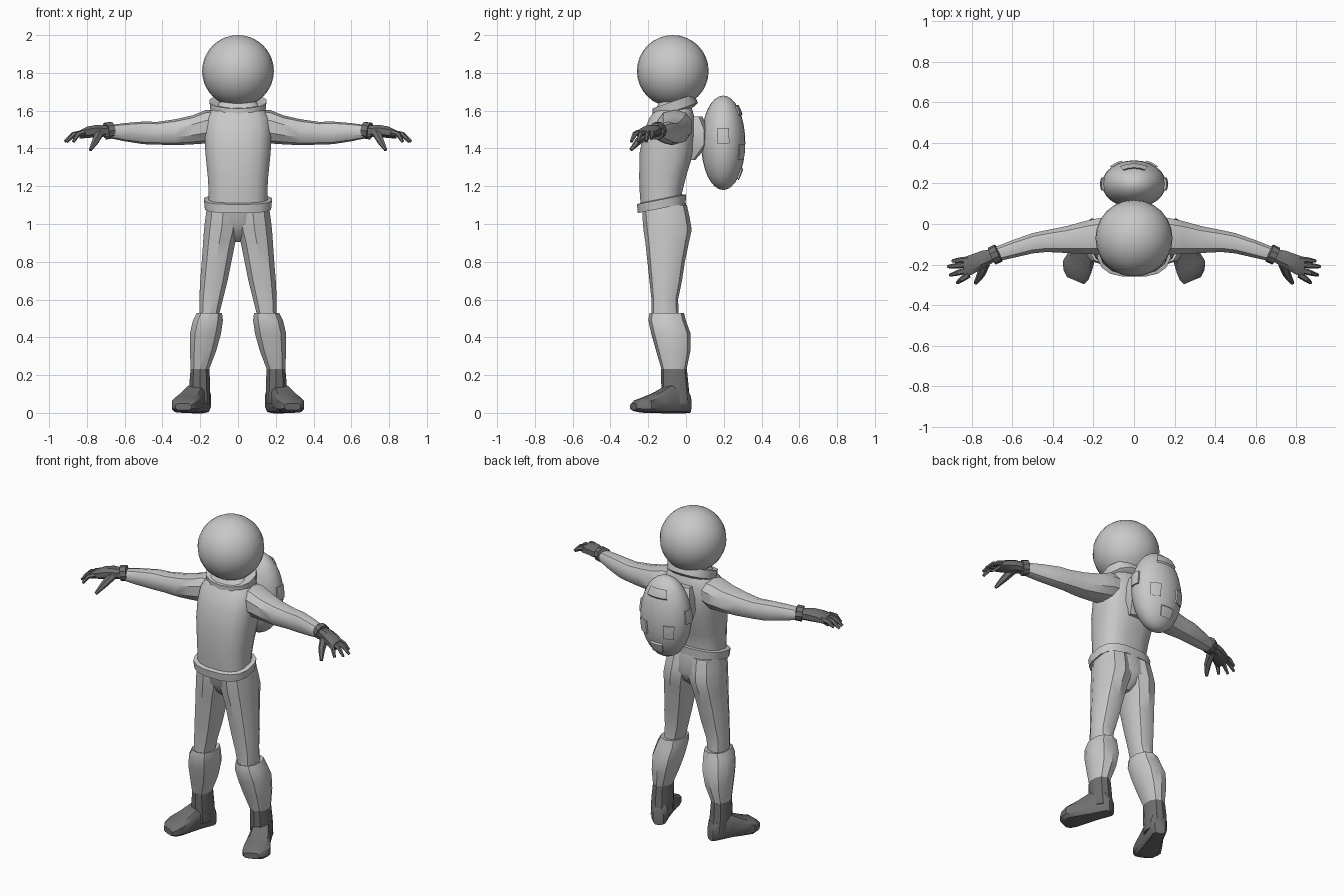
import bpy, bmesh, math
from mathutils import Vector, Matrix

if "Cube" in bpy.data.objects:
    bpy.data.objects.remove(bpy.data.objects["Cube"])


def material(name, value):
    m = bpy.data.materials.new(name)
    m.diffuse_color = (value, value, value, 1)
    m.use_nodes = True
    m.node_tree.nodes["Principled BSDF"].inputs["Base Color"].default_value = m.diffuse_color
    return m


SUIT = material("light_grey_suit", 0.58)
DARK = material("dark_grey_rubber", 0.16)


def finish(name, bm, mat, mirror=False, angle=35):
    bmesh.ops.recalc_face_normals(bm, faces=bm.faces)
    me = bpy.data.meshes.new(name)
    bm.to_mesh(me)
    bm.free()
    me.materials.append(mat)
    me.shade_smooth()
    me.set_sharp_from_angle(angle=math.radians(angle))
    ob = bpy.data.objects.new(name, me)
    bpy.context.collection.objects.link(ob)
    if mirror:
        mod = ob.modifiers.new("mirror", 'MIRROR')
        mod.use_mirror_merge = False
    return ob


def skin(bm, rings):
    """Bridge rings of points and cap both ends."""
    vs = [[bm.verts.new(p) for p in r] for r in rings]
    n = len(vs[0])
    for a, b in zip(vs, vs[1:]):
        for i in range(n):
            j = (i + 1) % n
            bm.faces.new((a[i], a[j], b[j], b[i]))
    bm.faces.new(vs[0])
    bm.faces.new(vs[-1])


def along_z(p, a, b):
    return Vector((a, b, p))


def along_x(p, a, b):
    return Vector((p, a, b))


def loft(name, rows, place, mat, sides=12, power=0.8, tilt=0, mirror=False):
    """Rows: position, then low and high extent on the two cross axes."""
    rings = []
    for p, a0, a1, b0, b1 in rows:
        ring = []
        for i in range(sides):
            t = 2 * math.pi * (i + 0.5) / sides
            k = math.cos(math.pi / sides) ** power
            c = math.copysign(abs(math.cos(t)) ** power, math.cos(t)) / k
            s = math.copysign(abs(math.sin(t)) ** power, math.sin(t)) / k
            b = s * (b1 - b0) / 2
            ring.append(place(p + tilt * b, (a0 + a1) / 2 + c * (a1 - a0) / 2,
                              (b0 + b1) / 2 + b))
        rings.append(ring)
    bm = bmesh.new()
    skin(bm, rings)
    return finish(name, bm, mat, mirror)


def tube(name, points, radii, mat, sides=6):
    pts = [Vector(p) for p in points]
    rings = []
    for i, (p, r) in enumerate(zip(pts, radii)):
        d = pts[min(i + 1, len(pts) - 1)] - pts[max(i - 1, 0)]
        rot = d.to_track_quat('Z', 'Y')
        rings.append([p + rot @ Vector((r * math.cos(2 * math.pi * k / sides),
                                        r * math.sin(2 * math.pi * k / sides), 0))
                      for k in range(sides)])
    bm = bmesh.new()
    skin(bm, rings)
    return finish(name, bm, mat, True)


def ellipsoid(name, centre, radii, seg, rows, mat):
    bm = bmesh.new()
    bmesh.ops.create_uvsphere(bm, u_segments=seg, v_segments=rows, radius=1,
                              matrix=Matrix.Translation(centre) @ Matrix.Diagonal((*radii, 1)))
    return finish(name, bm, mat)


# Helmet and tilted collar
ellipsoid("helmet", (0, -0.07, 1.81), (0.19, 0.19, 0.19), 24, 16, SUIT)
loft("collar", [(1.585, -.12, .12, -.155, .04), (1.60, -.145, .145, -.175, .06),
                (1.65, -.15, .15, -.175, .04), (1.645, -.12, .12, -.15, .02)],
     along_z, SUIT, 14, 0.9, tilt=0.35)

# Torso, belt and pelvis
loft("torso", [(1.10, -.155, .155, -.24, -.02), (1.17, -.155, .155, -.245, -.02),
               (1.25, -.16, .16, -.248, 0), (1.38, -.173, .173, -.245, .04),
               (1.48, -.177, .177, -.225, .05), (1.56, -.17, .17, -.195, .045),
               (1.60, -.145, .145, -.165, .035), (1.65, -.09, .09, -.14, .02)],
     along_z, SUIT, 16, 0.75)
loft("belt", [(1.085, -.155, .155, -.24, -.02), (1.083, -.175, .175, -.255, -.002),
              (1.13, -.18, .18, -.26, 0), (1.135, -.15, .15, -.235, -.02)],
     along_z, SUIT, 16, 0.75, tilt=0.2)
loft("pelvis", [(1.12, -.16, .16, -.235, -.005), (1.0, -.15, .15, -.215, .015),
                (.94, -.07, .07, -.18, -.01), (.905, -.025, .025, -.14, -.05)],
     along_z, SUIT, 14, 0.75)

# Legs
loft("thigh", [(1.10, -.01, .163, -.228, 0), (1.03, -.01, .173, -.225, .015),
               (.97, -.005, .18, -.22, .025), (.90, .015, .185, -.21, .01),
               (.80, .035, .192, -.2, -.01), (.70, .055, .2, -.19, -.025),
               (.60, .08, .205, -.18, -.045), (.50, .105, .205, -.18, -.04)],
     along_z, SUIT, 10, 0.85, mirror=True)
loft("shin", [(.525, .10, .205, -.175, -.035), (.53, .085, .218, -.19, -.015),
              (.49, .08, .238, -.195, -.005), (.42, .09, .255, -.18, .02),
              (.33, .115, .255, -.155, .02), (.23, .153, .25, -.127, 0)],
     along_z, SUIT, 10, 0.85, mirror=True)

# Boots, with the foot turned outward
loft("boot_shaft", [(.232, .152, .251, -.129, .002), (.15, .147, .258, -.128, .01),
                    (.05, .147, .255, -.12, .02)], along_z, DARK, 10, 0.85, mirror=True)
TURN = math.radians(23)


def along_foot(p, a, b):
    return Vector((.195 + p * math.sin(TURN) + a * math.cos(TURN),
                   -.02 - p * math.cos(TURN) + a * math.sin(TURN), b))


loft("boot_foot", [(-.04, -.03, .03, 0, .09), (-.02, -.048, .045, 0, .13),
                   (.08, -.055, .055, 0, .15), (.15, -.065, .07, 0, .11),
                   (.21, -.072, .08, 0, .085), (.25, -.072, .06, .005, .07),
                   (.275, -.06, .03, .015, .05)], along_foot, DARK, 10, 0.6, mirror=True)

# Arms
loft("arm", [(.08, -.13, .02, 1.46, 1.60), (.17, -.15, .03, 1.43, 1.60),
             (.24, -.148, .015, 1.425, 1.572), (.33, -.143, -.01, 1.42, 1.552),
             (.43, -.138, -.03, 1.423, 1.538), (.50, -.145, -.045, 1.425, 1.54),
             (.60, -.168, -.08, 1.44, 1.532), (.70, -.19, -.12, 1.46, 1.52)],
     along_x, SUIT, 10, 0.85, mirror=True)

# Gloves: cuff, palm, fingers and thumb
tube("glove_cuff", [(.665, -.142, 1.497), (.667, -.143, 1.497), (.70, -.158, 1.492),
                    (.702, -.159, 1.492)], [.03, .046, .046, .03], DARK, 10)
loft("palm", [(.69, -.187, -.122, 1.463, 1.52), (.75, -.222, -.132, 1.46, 1.525),
              (.80, -.25, -.15, 1.455, 1.515), (.84, -.26, -.165, 1.452, 1.495)],
     along_x, DARK, 8, 0.8, mirror=True)
fingers = [(-.175, .895, -.182, 1.45), (-.2, .918, -.21, 1.437),
           (-.226, .907, -.252, 1.435), (-.25, .872, -.29, 1.435)]
for i, (y, tx, ty, tz) in enumerate(fingers):
    mid = (.82 * .45 + tx * .55, y * .45 + ty * .55, 1.475)
    tube(f"finger_{i + 1}", [(.815, y, 1.485), mid, (tx, ty, tz)], [.016, .014, .008], DARK)
tube("thumb", [(.735, -.195, 1.48), (.755, -.25, 1.44), (.782, -.292, 1.392)],
     [.026, .02, .009], DARK)

# Backpack shell and its mount on the back
CENTRE = Vector((0, .197, 1.43))
RADII = Vector((.158, .117, .25))
ellipsoid("backpack", CENTRE, RADII, 24, 16, SUIT)
loft("backpack_mount", [(1.34, -.06, .06, 0, .05), (1.42, -.09, .09, 0, .12),
                        (1.50, -.09, .09, 0, .12), (1.57, -.07, .07, 0, .085)],
     along_z, SUIT, 8, 0.6)


def panel(name, azimuth, lat, half_az, half_lat):
    """Raised curved plate on the backpack, azimuth measured from the rear."""
    bm = bmesh.new()
    n = 4
    grid = []
    for i in range(n + 1):
        row = []
        for j in range(n + 1):
            a = math.radians(azimuth + half_az * (2 * i / n - 1))
            b = math.radians(lat + half_lat * (2 * j / n - 1))
            d = Vector((math.sin(a) * math.cos(b), math.cos(a) * math.cos(b), math.sin(b)))
            row.append([bm.verts.new(CENTRE + Vector(u * v for u, v in zip(d, RADII)) * s)
                        for s in (0.96, 1.06)])
        grid.append(row)
    for i in range(n):
        for j in range(n):
            for k in (0, 1):
                bm.faces.new([grid[x][y][k] for x, y in
                              ((i, j), (i + 1, j), (i + 1, j + 1), (i, j + 1))])
    rim = ([(i, 0) for i in range(n)] + [(n, j) for j in range(n)] +
           [(i, n) for i in range(n, 0, -1)] + [(0, j) for j in range(n, 0, -1)])
    for (a, b), (c, d) in zip(rim, rim[1:] + rim[:1]):
        bm.faces.new((grid[a][b][0], grid[c][d][0], grid[c][d][1], grid[a][b][1]))
    finish(name, bm, SUIT)


# Backpack panels
panel("upper_panel", 0, 42, 30, 7)
panel("lower_panel", 0, -40, 18, 8)
for side, s in (("left", -1), ("right", 1)):
    panel(f"{side}_rear_panel", s * 33, -11, 12, 9)
    panel(f"{side}_side_panel", s * 90, 8, 15, 9)
